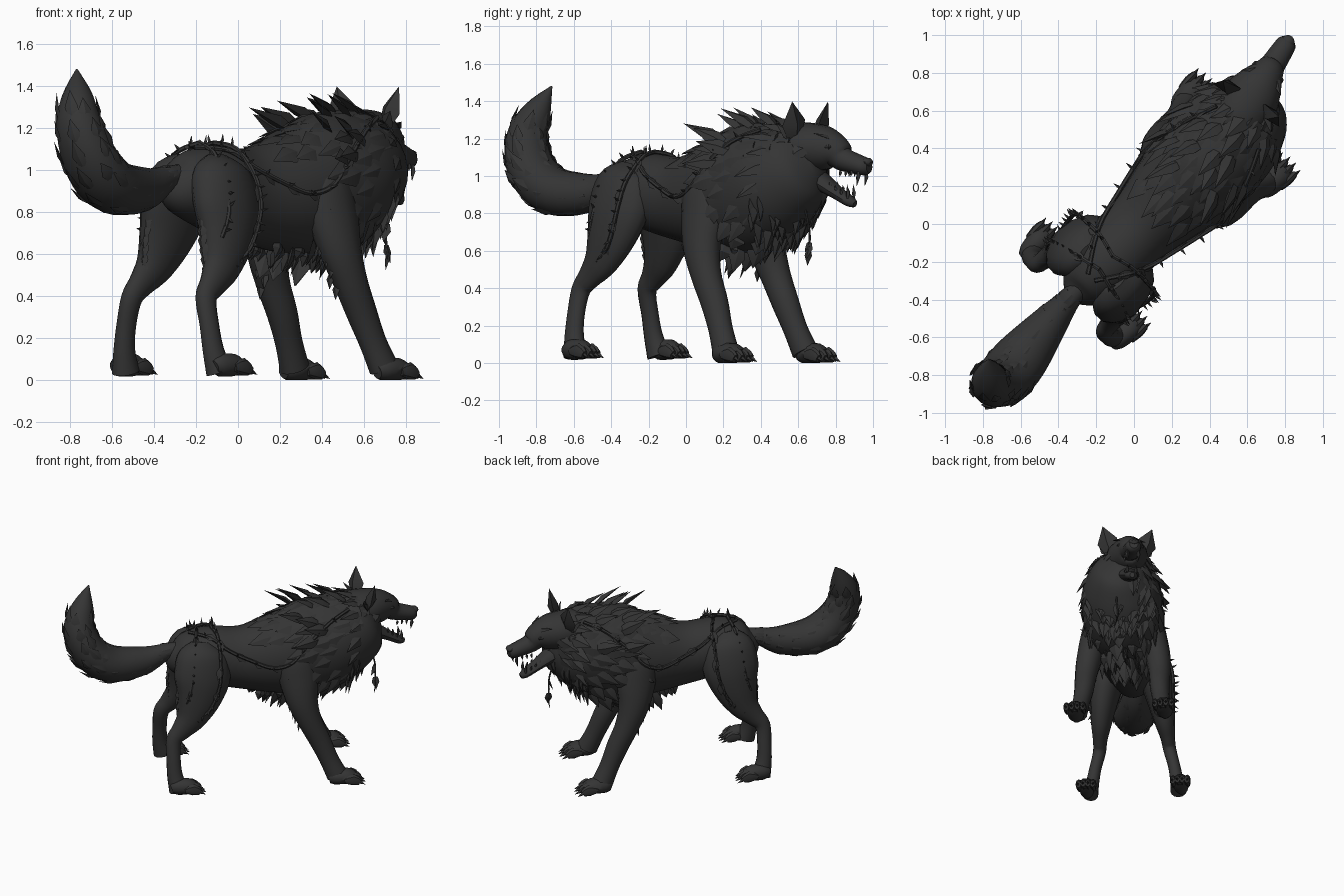
import bpy, bmesh, math, random
from mathutils import Vector, Matrix

if "Cube" in bpy.data.objects:
    bpy.data.objects.remove(bpy.data.objects["Cube"])
random.seed(4)
V = Vector
R = random.uniform

mat = bpy.data.materials.new("charcoal fur")
mat.diffuse_color = (0.035, 0.035, 0.035, 1)
mat.use_nodes = True
mat.node_tree.nodes["Principled BSDF"].inputs["Base Color"].default_value = mat.diffuse_color

# Local frame: x = right of the animal, y = forward, z = up; turned 45 degrees in the world
WORLD = Matrix.Rotation(math.radians(-45), 4, 'Z') @ Matrix.Translation((0.04, 0, 0))
HEAD = WORLD @ Matrix.Translation((-.06, .85, 1.1)) @ Matrix.Rotation(math.radians(12), 4, 'Z')


def finish(bm, name, m=WORLD, angle=40):
    bmesh.ops.recalc_face_normals(bm, faces=bm.faces)
    bm.transform(m)
    for v in bm.verts:
        v.co.z = max(v.co.z, 0)
    me = bpy.data.meshes.new(name)
    bm.to_mesh(me)
    bm.free()
    me.materials.append(mat)
    me.polygons.foreach_set("use_smooth", [True] * len(me.polygons))
    me.set_sharp_from_angle(angle=math.radians(angle))
    ob = bpy.data.objects.new(name, me)
    bpy.context.collection.objects.link(ob)


def dense(st, k):
    """Smooth curve through stations (x, y, z, half width, half height)."""
    s = [V(p) for p in st]
    s = [s[0]] + s + [s[-1]]
    out = []
    for i in range(1, len(s) - 2):
        a, b, c, d = s[i - 1:i + 3]
        for j in range(k):
            t = j / k
            out.append(0.5 * (2 * b + (c - a) * t + (2 * a - 5 * b + 4 * c - d) * t * t
                              + (3 * b - a - 3 * c + d) * t ** 3))
    return out + [s[-2]]


def loft(bm, st, n=12, k=4):
    """Tube with elliptical rings through the stations, capped at both ends."""
    pts = dense(st, k)
    pos = [V(p[:3]) for p in pts]
    side, rings = None, []
    for i, p in enumerate(pts):
        t = (pos[min(i + 1, len(pos) - 1)] - pos[max(i - 1, 0)]).normalized()
        ref = side or (V((1, 0, 0)) if abs(t.x) < .8 else V((0, 0, 1)))
        side = (ref - t * ref.dot(t)).normalized()
        up = side.cross(t)
        a, b = max(p[3], .002), max(p[4], .002)
        rings.append([bm.verts.new(pos[i] + side * a * math.cos(q) + up * b * math.sin(q))
                      for q in (2 * math.pi * j / n for j in range(n))])
    for r0, r1 in zip(rings, rings[1:]):
        for j in range(n):
            bm.faces.new((r0[j], r0[(j + 1) % n], r1[(j + 1) % n], r1[j]))
    bm.faces.new(rings[0])
    bm.faces.new(rings[-1])


def tuft(bm, base, d, n, length, w, thick=.2, bend=.12):
    """Flattened pointed lock; also used for claws, teeth, thorns and leaves."""
    d = V(d).normalized()
    side = d.cross(V(n)).normalized()
    nn = side.cross(d)
    base = V(base)
    rings = []
    for f, s in ((0, .6), (.4, 1)):
        c = base + d * length * f
        rings.append([bm.verts.new(c + o * s) for o in (side * w / 2, nn * w * thick, side * -w / 2, nn * -w * thick)])
    tip = bm.verts.new(base + d * length - nn * length * bend)
    for j in range(4):
        k = (j + 1) % 4
        bm.faces.new((rings[0][j], rings[0][k], rings[1][k], rings[1][j]))
        bm.faces.new((rings[1][j], rings[1][k], tip))
    bm.faces.new(rings[0])


def flip(st, s):
    return [(p[0] * s,) + tuple(p[1:]) for p in st]


# Body and neck
BODY = [(0, -.5, .95, .05, .06), (0, -.43, .93, .13, .14), (0, -.25, .92, .19, .2), (0, 0, .88, .2, .225),
        (0, .25, .885, .25, .285), (0, .5, .925, .28, .345), (-.01, .7, .98, .28, .315), (-.02, .84, 1.03, .23, .25),
        (-.04, .93, 1.07, .15, .18), (-.05, .98, 1.09, .06, .08)]
bm = bmesh.new()
loft(bm, BODY, 24, 5)
finish(bm, "body")
RINGS = dense(BODY, 8)


def surf(u, ang, off=0.0):
    """Point and normal on the body at length u, angle from the top."""
    p = min(RINGS, key=lambda r: abs(r[1] - u))
    sn, cs = math.sin(ang), math.cos(ang)
    n = V((sn / p[3], 0, cs / p[4])).normalized()
    return V((p[0] + p[3] * sn, u, p[2] + p[4] * cs)) + n * off, n


# Mane: rows of overlapping locks lying backwards
bm = bmesh.new()
for i in range(10):
    u = .24 + i * .075
    for j in range(15):
        ang = math.radians(-180 + j * 24 + (i % 2) * 12 + R(-6, 6))
        if u < .45 and .9 < abs(ang) < 2.3:
            continue
        p, n = surf(u + R(-.02, .02), ang, -.015)
        low = max(0, -math.cos(ang))
        d = n * (.2 + .25 * max(0, u - .6)) + V((0, -.85 + .6 * low, -.25 - .5 * low))
        tuft(bm, p, d, n, R(.15, .22) - .06 * low, R(.08, .12), .15)
# crest spikes on the withers
for i in range(10):
    p, n = surf(.42 + i * .036, R(-.6, .6), -.03)
    tuft(bm, p, n * .65 + V((R(-.15, .15), -.85, 0)), n, R(.18, .26), .09)
# ruff around the face
for row, u in enumerate((.84, .92)):
    for j in range(18):
        ang = math.radians(j * 20 + row * 10)
        p, n = surf(u, ang, -.03)
        tuft(bm, p, n * .7 + V((0, -.55, -.4)), n, R(.14, .21), R(.07, .1))
# throat and chest locks hanging down
for i in range(40):
    a, r = R(0, 6.28), math.sqrt(R(0, 1))
    p, n = surf(.97 - .25 * r, math.pi + R(-1.2, 1.2), -.02)
    tuft(bm, p, V((R(-.2, .2), .05, -1)), V((0, 1, .2)), R(.12, .18), .085)
for i in range(10):  # side spikes of the ruff
    s = 1 if i % 2 else -1
    p, n = surf(R(.45, .75), s * R(.8, 1.3), -.02)
    tuft(bm, p, n * .5 + V((0, -.8, R(-.3, .3))), n, R(.17, .24), .09)
finish(bm, "mane_fur", angle=30)

# Belly fringe
bm = bmesh.new()
for i in range(24):
    p, n = surf(.1 + i * .021, math.pi + R(-.55, .55), -.02)
    tuft(bm, p, V((R(-.2, .2), -.3, -1)), V((1, 0, 0)), R(.07, .11), .075)
finish(bm, "belly_fur", angle=30)

# Legs
HIND = [(.1, -.28, 1.06, .04, .07), (.13, -.29, .98, .11, .17), (.175, -.29, .83, .115, .2),
        (.205, -.32, .68, .098, .16), (.225, -.375, .55, .074, .11), (.24, -.45, .46, .052, .072),
        (.25, -.505, .39, .046, .055), (.28, -.512, .26, .043, .05), (.3, -.505, .14, .048, .055), (.315, -.48, .04, .06, .07)]
FORE = [(.14, .36, 1.02, .04, .06), (.17, .37, .94, .1, .14), (.21, .385, .78, .1, .14), (.245, .405, .62, .09, .11),
        (.262, .455, .47, .078, .085), (.268, .525, .32, .07, .076), (.283, .585, .18, .062, .068), (.3, .64, .06, .066, .075)]


def paw(bm, x, y, z, w, l):
    loft(bm, [(x, y - l * .5, z + .04, .03, .035), (x, y - l * .3, z + .05, w * .42, .055),
              (x, y + l * .1, z + .052, w * .5, .055), (x, y + l * .35, z + .04, w * .42, .035)], 10, 3)
    for t in (-1.5, -.5, .5, 1.5):
        tx, ty = x + t * w * .28, y + l * (.36 - .05 * abs(t))
        loft(bm, [(tx, ty - .07, z + .04, .015, .02), (tx, ty - .01, z + .045, .024, .042), (tx, ty + .035, z + .024, .018, .024)], 8, 2)
        tuft(bm, (tx, ty + .02, z + .03), (t * .1, 1, -.3), (0, 0, 1), .06, .02, .6)


for s, sd in ((1, "right"), (-1, "left")):
    bm = bmesh.new()
    loft(bm, flip(HIND, s), 14)
    for i in range(9):  # fur behind the thigh
        tuft(bm, (s * (.17 + i * .006), -.465 + abs(i - 4) * .003, .88 - i * .045), (0, -.25, -1), (0, -1, .3), .09, .06)
    finish(bm, sd + "_hind_leg")
    bm = bmesh.new()
    paw(bm, .335 * s, -.435, .02, .12, .2)
    finish(bm, sd + "_hind_paw")
    bm = bmesh.new()
    loft(bm, flip(FORE, s), 14)
    for i in range(5):  # elbow fur
        tuft(bm, (s * R(.21, .27), .31 + .02 * i, .66 - i * .05), (0, -.3, -1), (0, -1, .3), .08, .05)
    finish(bm, sd + "_front_leg")
    bm = bmesh.new()
    paw(bm, .315 * s, .69, 0, .14, .22)
    finish(bm, sd + "_front_paw")

# Tail
TAIL = [(0, -.42, .98, .05, .05), (0, -.52, .96, .06, .06), (.015, -.69, .91, .1, .105), (.04, -.92, .92, .145, .13),
        (.05, -1.07, 1.03, .145, .125), (.03, -1.135, 1.2, .115, .11), (-.02, -1.1, 1.35, .075, .075), (-.075, -1.05, 1.48, .004, .004)]
bm = bmesh.new()
loft(bm, TAIL, 14)
tp = dense(TAIL, 4)
for i in range(3, len(tp) - 6, 2):
    c, t = V(tp[i][:3]), (V(tp[i + 1][:3]) - V(tp[i - 1][:3])).normalized()
    up = V((1, 0, 0)).cross(t)
    for j in range(7):
        q = 2 * math.pi * (j + R(0, .6)) / 7
        o = V((math.cos(q), 0, 0)) * tp[i][3] + up * math.sin(q) * tp[i][4]
        tuft(bm, c + o * .95, t + o, o, R(.1, .15), .065, .15)
finish(bm, "tail", angle=30)

# Head
bm = bmesh.new()
loft(bm, [(0, -.14, .03, .12, .12), (0, -.05, .05, .15, .14), (0, .07, .055, .15, .13), (0, .16, .045, .12, .118),
          (0, .23, .025, .085, .09), (0, .27, -.01, .068, .065), (0, .35, -.035, .06, .055), (0, .41, -.05, .052, .048), (0, .435, -.052, .03, .03)], 14, 3)
finish(bm, "skull", HEAD)
bm = bmesh.new()
loft(bm, [(0, .02, -.07, .1, .07), (0, .13, -.13, .075, .05), (0, .23, -.19, .055, .035), (0, .31, -.235, .042, .03), (0, .345, -.25, .018, .018)], 12, 3)
finish(bm, "lower_jaw", HEAD)
bm = bmesh.new()
loft(bm, [(0, .4, -.02, .03, .018), (0, .43, -.027, .036, .024), (0, .445, -.035, .018, .014)], 10, 2)
finish(bm, "nose", HEAD)
bm = bmesh.new()
for s in (1, -1):
    tuft(bm, (.04 * s, .39, -.075), (0, 0, -1), (0, 1, 0), .08, .026, .5)
    tuft(bm, (.03 * s, .315, -.22), (0, .1, 1), (0, 1, 0), .075, .024, .5)
    for i in range(3):
        tuft(bm, (.045 * s, .35 - i * .035, -.07), (0, 0, -1), (0, 1, 0), .035, .02, .5)
        tuft(bm, (.038 * s, .28 - i * .035, -.2 + i * .018), (0, 0, 1), (0, 1, 0), .035, .018, .5)
finish(bm, "teeth", HEAD)
bm = bmesh.new()
for s in (1, -1):
    tuft(bm, (.115 * s, .03, .11), (.35 * s, .2, 1), (.45 * s, 1, 0), .2, .15, .25, .05)
    tuft(bm, (.12 * s, .02, .1), (.5 * s, -.3, .6), (0, 1, 0), .12, .08)
finish(bm, "ears", HEAD)
bm = bmesh.new()
for s in (1, -1):  # brows, eyes, cheeks
    tuft(bm, (.03 * s, .235, .09), (.8 * s, -.6, .45), (0, .6, 1), .13, .05)
    loft(bm, [(.06 * s, .24, .055, .008, .008), (.075 * s, .225, .055, .02, .016), (.085 * s, .2, .055, .008, .008)], 8, 2)
    for i in range(6):
        tuft(bm, (.11 * s, .12 - i * .015, .06 - i * .038), (.6 * s, -.6, -.45), (s, 0, 0), R(.13, .18), .085)
for i in range(10):
    tuft(bm, (R(-.07, .07), .15 - i * .02, -.13), (R(-.3, .3), -.2, -1), (0, 1, 0), R(.12, .18), .08)
finish(bm, "face_details", HEAD, 30)


# Thorny vines with leaves
def vine(name, pts, r=.012, leaf=5, thorn=2):
    bm = bmesh.new()
    st = [tuple(p) + (r, r) for p in pts]
    loft(bm, st, 6, 5)
    path = dense(st, 5)
    for i in range(1, len(path) - 1):
        c, t = V(path[i][:3]), V(path[i + 1][:3]) - V(path[i][:3])
        o = V((c.x, 0, (c.z - .85) * .6)).normalized()
        if i % thorn == 0:
            tuft(bm, c, o + t.normalized() * R(-.6, .6), t, .05, .016, .5)
        if i % leaf == 0:
            tuft(bm, c, t.normalized() + V((R(-.3, .3), R(-.5, .5), R(-.8, .2))), o, .09, .055, .06)
    finish(bm, name)


for s, sd in ((1, "right"), (-1, "left")):
    flank = [surf(u, math.radians(a) * s, .012)[0] for u, a in
             ((-.36, 8), (-.22, 35), (-.1, 58), (.05, 75), (.2, 88), (.33, 84), (.45, 65), (.6, 48), (.75, 35))]
    vine(sd + "_flank_vine", flank, leaf=4, thorn=4)
    vine(sd + "_hip_vine", [(0, -.2, 1.13), (.12 * s, -.17, 1.1), (.24 * s, -.17, .98), (.295 * s, -.18, .84),
                            (.3 * s, -.22, .7), (.29 * s, -.28, .6), (.25 * s, -.4, .53)], leaf=6)
    vine(sd + "_rump_vine", [(0, -.3, 1.13), (.13 * s, -.33, 1.08), (.23 * s, -.36, .95), (.28 * s, -.38, .8), (.27 * s, -.42, .68)], leaf=4)
vine("throat_vine", [(0, .93, .86), (0, .96, .76), (-.01, .965, .68), (0, .965, .6)], .006, 6, 9)
bm = bmesh.new()
tuft(bm, (0, .965, .61), (0, 0, -1), (.3, 1, 0), .09, .045, .15)
finish(bm, "hanging_leaf")
